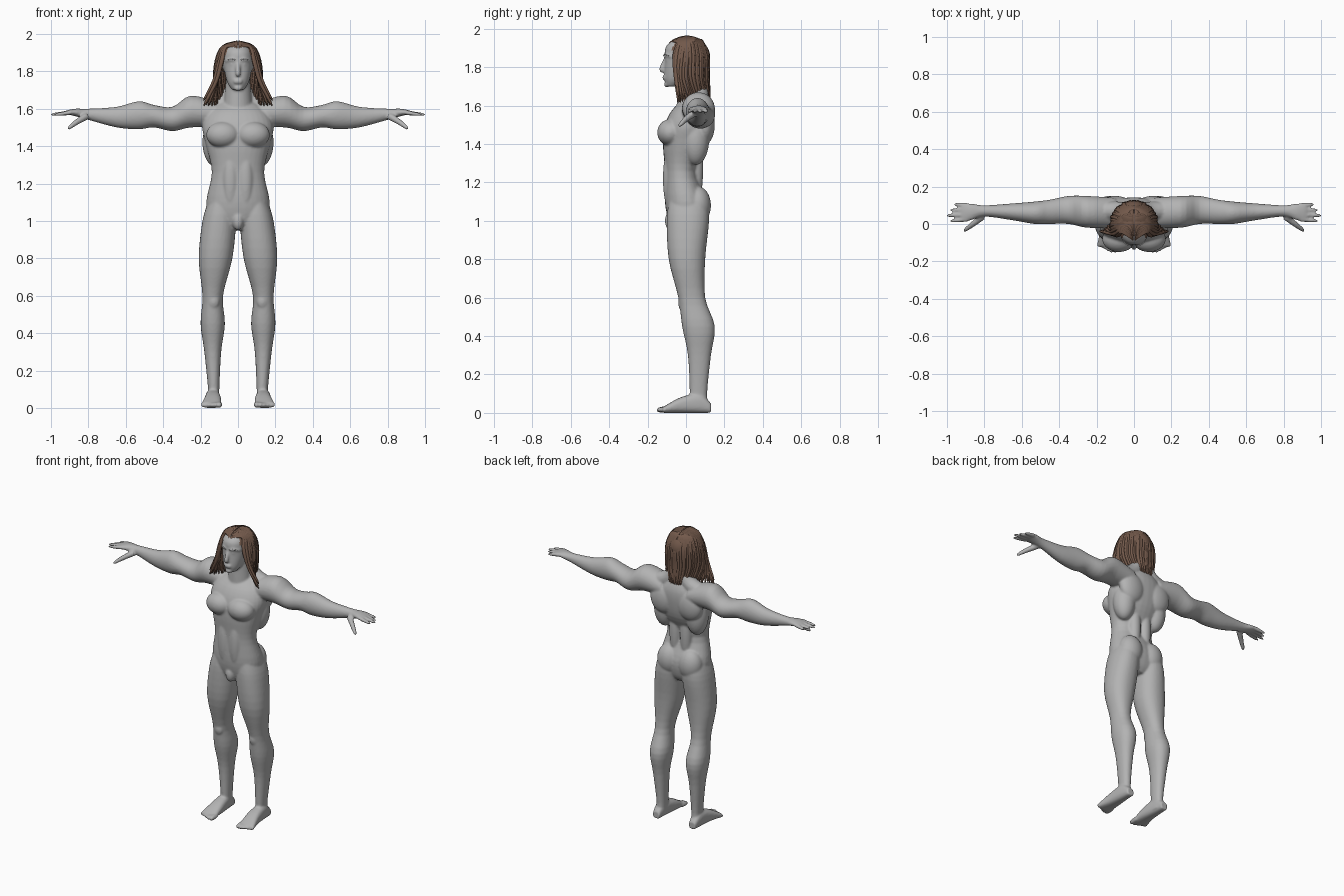
import bpy, bmesh, math, random
from mathutils import Vector, Matrix

random.seed(4)
default_cube = bpy.data.objects.get("Cube")
if default_cube:
    bpy.data.objects.remove(default_cube, do_unlink=True)


def make_material(name, red, green, blue):
    colour = (red, green, blue, 1)
    material = bpy.data.materials.new(name)
    material.use_nodes = True
    material.diffuse_color = colour
    material.node_tree.nodes["Principled BSDF"].inputs["Base Color"].default_value = colour
    return material


def smooth_rows(rows, steps=4):
    """Rows of numbers, eased through every row with matched slopes."""
    last = len(rows) - 1
    result = []
    for i in range(last):
        before, start = Vector(rows[max(i - 1, 0)]), Vector(rows[i])
        end, after = Vector(rows[i + 1]), Vector(rows[min(i + 2, last)])
        slope_in, slope_out = (end - before) / 2, (after - start) / 2
        for step in range(steps):
            t = step / steps
            ease = t * t * (3 - 2 * t)
            result.append(start.lerp(end, ease) + slope_in * t * (1 - t) ** 2 - slope_out * t * t * (1 - t))
    return result + [Vector(rows[last])]


def circle(sides):
    angles = [math.tau * k / sides for k in range(sides)]
    return [(math.cos(angle), math.sin(angle)) for angle in angles]


def skin_rings(bm, rings):
    loops = [[bm.verts.new(point) for point in ring] for ring in rings]
    for lower, upper in zip(loops, loops[1:]):
        for k in range(len(lower)):
            bm.faces.new((lower[k - 1], lower[k], upper[k], upper[k - 1]))
    bm.faces.new(loops[0])
    bm.faces.new(loops[-1])


def loft(bm, axis, rows, power=2.2):
    """Each row: place along the axis, then low and high on the other two axes."""
    along = "xyz".index(axis)
    rings = []
    for place, low_a, high_a, low_b, high_b in smooth_rows(rows):
        ring = []
        for c, s in circle(32):
            across = math.copysign(abs(c) ** (2 / power), c)
            over = math.copysign(abs(s) ** (2 / power), s)
            point = [(low_a + high_a + across * (high_a - low_a)) / 2,
                     (low_b + high_b + over * (high_b - low_b)) / 2]
            point.insert(along, place)
            ring.append(point)
        rings.append(ring)
    skin_rings(bm, rings)


def column(bm, rows):
    """Symmetric upright loft; each row: height, half width, front, back."""
    loft(bm, "z", [(height, -half, half, front, back) for height, half, front, back in rows])


def tube(bm, rows, sides=8):
    """Each row: x, y, z, radius."""
    path = smooth_rows(rows)
    rings = []
    for i, row in enumerate(path):
        tangent = (path[min(i + 1, len(path) - 1)] - path[max(i - 1, 0)]).to_3d()
        side = tangent.cross(Vector((.1, 1, .2))).normalized()
        up = tangent.cross(side).normalized()
        rings.append([row.to_3d() + row.w * (side * c + up * s) for c, s in circle(sides)])
    skin_rings(bm, rings)


def blob(bm, centre, radii):
    place = Matrix.Translation(centre) @ Matrix.Diagonal((*radii, 1))
    bmesh.ops.create_uvsphere(bm, u_segments=32, v_segments=20, radius=1, matrix=place)


def finish(name, bm, material):
    bmesh.ops.recalc_face_normals(bm, faces=bm.faces)
    for face in bm.faces:
        face.smooth = True
    mesh = bpy.data.meshes.new(name)
    bm.to_mesh(mesh)
    bm.free()
    mesh.materials.append(material)
    part = bpy.data.objects.new(name, mesh)
    bpy.context.collection.objects.link(part)
    mirror = part.modifiers.new("mirror", 'MIRROR')
    mirror.use_mirror_merge = False
    return part


skin = make_material("grey_skin", .45, .45, .45)
brown = make_material("brown_hair", .17, .1, .07)
pale = make_material("pale_brow", .7, .7, .7)
body = bmesh.new()

# torso, neck and neck-to-shoulder slope
column(body, [(1.64, .09, 0, .12), (1.58, .16, -.07, .14), (1.5, .19, -.11, .14), (1.4, .17, -.12, .12),
              (1.26, .14, -.11, .06), (1.1, .17, -.11, .11), (1, .15, -.09, .1), (.95, .07, -.06, .07)])
tube(body, [(0, .03, 1.58, .08), (0, .02, 1.8, .06)], sides=24)
tube(body, [(.02, .07, 1.71, .04), (.08, .07, 1.63, .05), (.19, .07, 1.59, .05)], sides=16)

# muscle masses
muscles = {
    "chest": ((.08, -.08, 1.46), (.09, .07, .07)),
    "shoulder blade": ((.1, .1, 1.5), (.09, .05, .1)),
    "side of back": ((.12, .05, 1.42), (.07, .07, .13)),
    "spine": ((.04, .05, 1.28), (.04, .04, .2)),
    "belly": ((.04, -.09, 1.22), (.04, .03, .15)),
    "seat": ((.08, .06, 1.08), (.08, .07, .1)),
    "groin": ((0, -.08, 1), (.03, .03, .05)),
    "kneecap": ((.13, -.02, .57), (.03, .02, .04)),
}
for centre, radii in muscles.values():
    blob(body, centre, radii)

# legs
loft(body, "z", [(1.1, .02, .16, -.09, .11), (1, .01, .19, -.1, .12), (.8, .03, .21, -.09, .1),
                 (.6, .08, .19, -.04, .1), (.45, .07, .2, -.02, .15), (.3, .09, .18, .01, .13),
                 (.1, .1, .16, .02, .11), (.02, .1, .16, .02, .12)])

# feet and toes
loft(body, "y", [(.13, .11, .16, 0, .05), (.07, .1, .17, 0, .1), (-.03, .09, .18, 0, .08),
                 (-.12, .09, .2, 0, .03)], power=2.6)
for toe in range(5):
    x, reach, radius = .1 + .02 * toe, .01 * abs(toe - .5), .016 / (1 + .1 * toe)
    tube(body, [(x, -.09, .02, radius), (x, reach - .14, .016, radius), (x, reach - .16, .013, radius / 3)])

# arms and palms
loft(body, "x", [(.1, -.02, .14, 1.5, 1.63), (.25, -.02, .15, 1.5, 1.67), (.35, 0, .15, 1.48, 1.61),
                 (.45, 0, .13, 1.5, 1.62), (.53, 0, .12, 1.49, 1.64), (.65, .02, .11, 1.5, 1.61),
                 (.8, .04, .1, 1.54, 1.6), (.87, .02, .11, 1.56, 1.6), (.92, .01, .11, 1.57, 1.59)], power=2)

# fingers and thumb
for finger in range(4):
    knuckle = Vector((.89, .1 - .025 * finger, 1.58, .013))
    tip = Vector((1.003 - .02 * abs(finger - 2), .105 - .03 * finger, 1.567, .004))
    bend = knuckle.lerp(tip, .8)
    bend.w = .01
    tube(body, [knuckle, bend, tip])
tube(body, [(.81, .04, 1.56, .02), (.86, 0, 1.53, .016), (.9, -.03, 1.5, .011), (.91, -.04, 1.49, .003)])

# head: skull, face, nose, brow, eye, mouth and chin
skull_centre = Vector((0, .005, 1.856))
blob(body, skull_centre, (.09, .11, .1))
column(body, [(1.7, .03, -.1, -.05), (1.74, .057, -.113, .02), (1.82, .075, -.11, .06),
              (1.9, .076, -.108, .09), (1.94, .05, -.07, .06)])
tube(body, [(0, -.1, 1.86, .009), (0, -.125, 1.795, .014), (0, -.12, 1.777, .013)])
tube(body, [(0, -.105, 1.857, .008), (.035, -.1, 1.863, .011), (.066, -.07, 1.855, .008)])
blob(body, (.03, -.092, 1.838), (.016, .014, .01))
for lip in (1.752, 1.74):
    blob(body, (0, -.11, lip), (.026, .014, .006))
blob(body, (0, -.1, 1.71), (.024, .015, .015))

person = finish("body", body, skin)
blend = person.modifiers.new("blend", 'REMESH')
blend.mode = 'VOXEL'
blend.voxel_size = .0065
blend.use_smooth_shade = True
soften = person.modifiers.new("soften", 'SMOOTH')
soften.iterations = 5

# eyebrows
brow = bmesh.new()
tube(brow, [(.01, -.117, 1.858, .002), (.036, -.112, 1.866, .003), (.06, -.09, 1.86, .001)])
finish("eyebrows", brow, pale)

# hair cap, open over the face
cap = bmesh.new()
cap_radii = Vector((.096, .12, .104))
blob(cap, skull_centre, cap_radii)
over_face = []
for face in cap.faces:
    middle = face.calc_center_median()
    if middle.z + 1.25 * middle.y < 1.8:
        over_face.append(face)
bmesh.ops.delete(cap, geom=over_face, context='FACES')
finish("hair_cap", cap, brown)

# long locks falling from a middle parting, the front ones flaring to the shoulders
locks = bmesh.new()
lock_count = 64
for lock in range(lock_count):
    share = lock / (lock_count - 1)
    angle = .92 + (math.pi - .92) * share
    outward = Vector((math.sin(angle), -math.cos(angle), 0))
    flare = max(0, min(1, 1.1 - 3 * share))
    stray = Vector((random.uniform(-.006, .006), 0, 0))
    root = skull_centre + Vector((.003, outward.y * (.15 if outward.y < 0 else .07), 0))
    root.z += cap_radii.z * math.sqrt(1 - ((root.y - skull_centre.y) / cap_radii.y) ** 2)
    crown = skull_centre + outward * .08 + Vector((0, 0, .075))
    temple = skull_centre + outward * .11 + stray
    nape = temple.lerp(Vector((.14, -.05, 0)), flare * .6) + stray
    nape.z = 1.75
    end = Vector((.08 * outward.x, .05 + .075 * outward.y, 0)).lerp(Vector((.185, -.04, 0)), flare) + stray
    end.z = random.uniform(1.61, 1.65)
    path = [root, crown, temple, nape, nape.lerp(end, .8), end]
    widths = (.005, .009, .01, .01, .006, .001)
    tube(locks, [(*point, width) for point, width in zip(path, widths)], sides=6)
finish("hair_locks", locks, brown)
